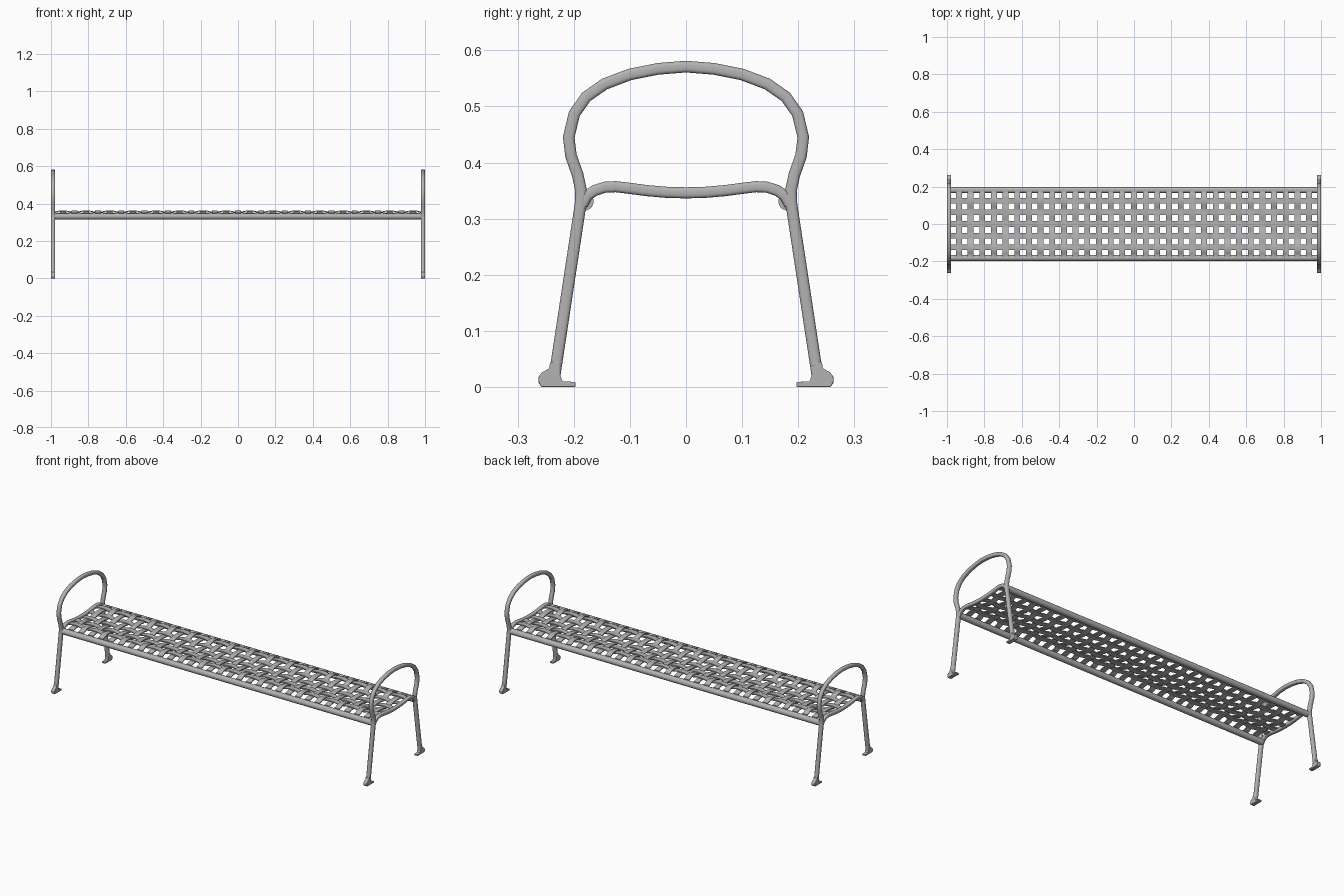
import bpy, bmesh, math
from mathutils import Vector

cube = bpy.data.objects.get("Cube")
if cube:
    bpy.data.objects.remove(cube, do_unlink=True)

# Single painted-metal grey
metal = bpy.data.materials.new("grey_metal")
metal.use_nodes = True
grey = (0.45, 0.45, 0.45, 1)
metal.diffuse_color = grey
metal.node_tree.nodes["Principled BSDF"].inputs["Base Color"].default_value = grey

PITCH = 0.0624      # weave spacing
AMP = 0.003         # weave height
FRAME_X = 0.989     # end frame position
X, Y = Vector((1, 0, 0)), Vector((0, 1, 0))


def finish(name, bm, angle=40):
    bmesh.ops.recalc_face_normals(bm, faces=bm.faces)
    mesh = bpy.data.meshes.new(name)
    bm.to_mesh(mesh)
    bm.free()
    mesh.materials.append(metal)
    obj = bpy.data.objects.new(name, mesh)
    bpy.context.collection.objects.link(obj)
    bpy.ops.object.select_all(action='DESELECT')
    obj.select_set(True)
    bpy.context.view_layer.objects.active = obj
    bpy.ops.object.shade_smooth_by_angle(angle=math.radians(angle))
    return obj


def sweep(bm, path, side, section):
    """Sweep a closed section (side, normal) along a path lying square to side."""
    path = [Vector(p) for p in path]
    rings = []
    for i, p in enumerate(path):
        tangent = (path[min(i + 1, len(path) - 1)] - path[max(i - 1, 0)]).normalized()
        normal = tangent.cross(side)
        rings.append([bm.verts.new(p + side * a + normal * b) for a, b in section])
    n = len(section)
    for r, s in zip(rings, rings[1:]):
        for k in range(n):
            bm.faces.new((r[k], r[(k + 1) % n], s[(k + 1) % n], s[k]))
    bm.faces.new(rings[0])
    bm.faces.new(rings[-1])


def rounded(half_w, half_h, power=1.0, count=16):
    """Ellipse section; a power below one squares it off."""
    pts = []
    for k in range(count):
        t = math.tau * (k + 0.5) / count
        c, s = math.cos(t), math.sin(t)
        pts.append((math.copysign(abs(c) ** power, c) * half_w,
                    math.copysign(abs(s) ** power, s) * half_h))
    return pts


def strip(half_w, half_h):
    return [(-half_w, -half_h), (half_w, -half_h), (half_w, half_h), (-half_w, half_h)]


def mirrored(half):
    """Half path from the centre outwards, completed across y = 0."""
    return [(-y, z) for y, z in reversed(half[1:])] + half


# Profiles of the end frame, as (y, z) from the centre outwards
arch = [(0, .571), (.05, .567), (.1, .557), (.145, .54), (.178, .517), (.199, .487),
        (.209, .445), (.205, .412), (.193, .378), (.187, .35), (.188, .325), (.235, .015)]
crossbar = [(0, .346), (.035, .347), (.07, .35), (.1, .354), (.125, .357), (.145, .356),
            (.163, .35), (.176, .341), (.185, .325)]
foot = [(.197, 0), (.258, 0), (.263, .008), (.263, .018), (.257, .026), (.244, .033),
        (.242, .045), (.225, .045), (.224, .02), (.22, .01), (.197, .009)]

for side_name, sx in (("left", 1), ("right", -1)):
    x = sx * FRAME_X
    # Legs and arched armrest as one bent bar
    bm = bmesh.new()
    sweep(bm, [(x, y, z) for y, z in mirrored(arch)], X, rounded(.011, .0105, .6))
    finish(side_name + "_legs_and_armrest", bm)
    # Curved bar carrying the seat
    bm = bmesh.new()
    sweep(bm, [(x, y, z) for y, z in mirrored(crossbar)], X, rounded(.0105, .01, .6))
    finish(side_name + "_seat_crossbar", bm)
    # Feet
    for end_name, sy in (("front", -1), ("back", 1)):
        bm = bmesh.new()
        face = bm.faces.new([bm.verts.new((x - .011, sy * y, z)) for y, z in foot])
        out = bmesh.ops.extrude_face_region(bm, geom=[face])
        bmesh.ops.translate(bm, vec=X * .022,
                            verts=[v for v in out["geom"] if isinstance(v, bmesh.types.BMVert)])
        obj = finish(f"{side_name}_{end_name}_foot", bm, 35)
        bevel = obj.modifiers.new("soft_edges", 'BEVEL')
        bevel.width = .002
        bevel.segments = 2

# Long tubes along the seat edges
for end_name, sy in (("front", -1), ("back", 1)):
    bm = bmesh.new()
    sweep(bm, [(sx * FRAME_X, sy * .181, .331) for sx in (-1, 1)], Y, rounded(.0165, .0165))
    finish(end_name + "_seat_rail", bm)


def seat_height(y):
    y = abs(y)
    for (y0, z0), (y1, z1) in zip(crossbar[:-2], crossbar[1:-2]):
        if y <= y1:
            return z0 + (z1 - z0) * (y - y0) / (y1 - y0)
    return .348


def wave(t):
    """Weave offset, flattened where the straps cross."""
    return AMP * max(-1, min(1, 1.5 * math.cos(math.pi * t)))


# Straps running along the seat
bm = bmesh.new()
steps = int(FRAME_X / PITCH * 6)
for j in range(-2, 3):
    y = j * PITCH
    sweep(bm, [(k * PITCH / 6, y, seat_height(y) - wave(k / 6 + j))
               for k in range(-steps, steps + 1)], Y, strip(.0155, .0025))
finish("long_seat_straps", bm, 30)

# Straps running across the seat, woven through the long ones
bm = bmesh.new()
for i in range(-15, 16):
    ys = [k * PITCH / 6 for k in range(-17, 18)]
    sweep(bm, [(i * PITCH, y, seat_height(y) + wave(y / PITCH + i) * (abs(y) < .16))
               for y in ys], X, strip(.0155, .0025))
finish("cross_seat_straps", bm, 30)
